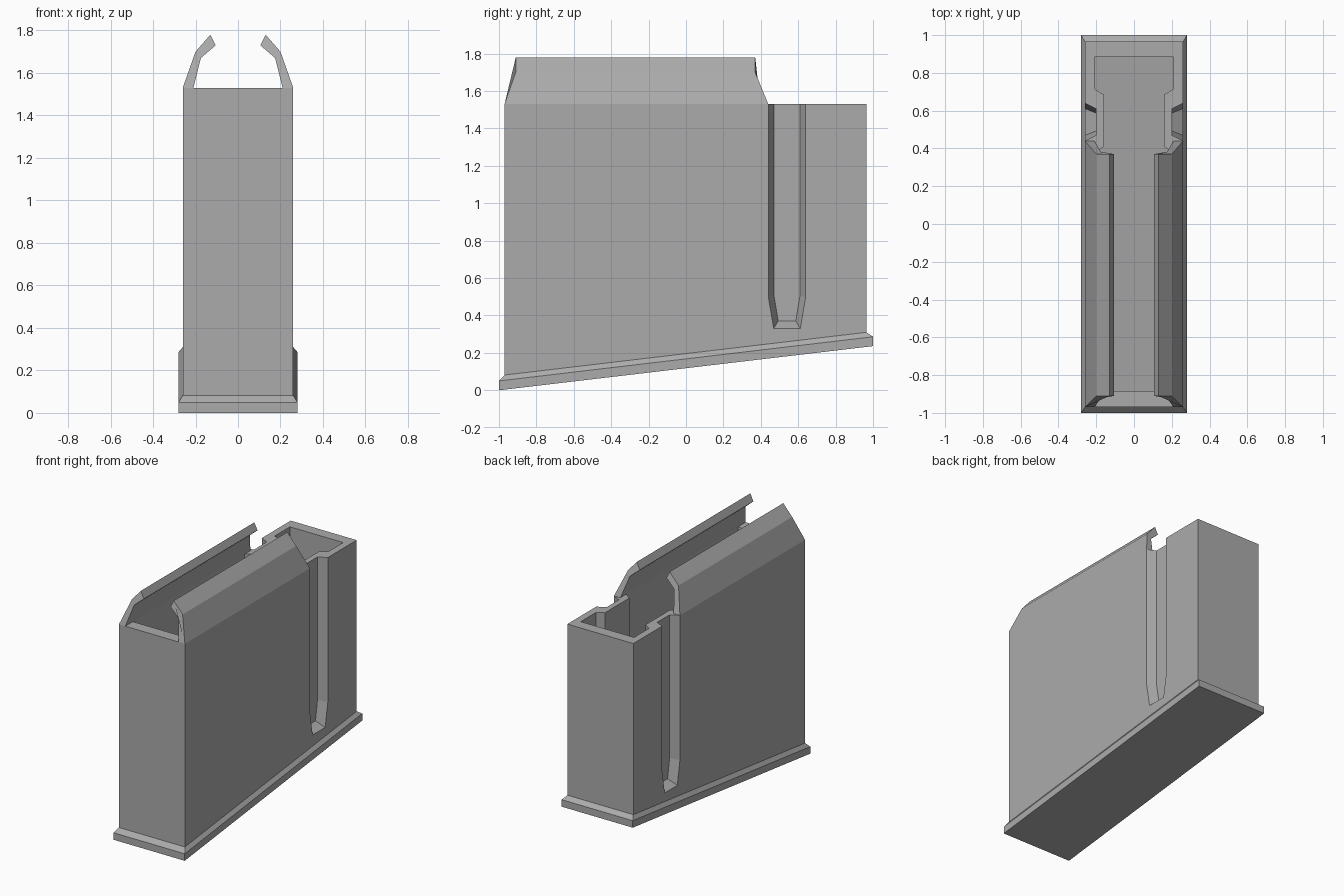
import bpy, bmesh

cube = bpy.data.objects.get("Cube")
if cube:
    bpy.data.objects.remove(cube, do_unlink=True)

metal = bpy.data.materials.new("grey_metal")
metal.use_nodes = True
grey = (0.41, 0.41, 0.41, 1)
metal.diffuse_color = grey
metal.node_tree.nodes["Principled BSDF"].inputs["Base Color"].default_value = grey


def loft(name, rings):
    """Closed solid through matching rings of points."""
    bm = bmesh.new()
    loops = [[bm.verts.new(p) for p in ring] for ring in rings]
    n = len(rings[0])
    for a, b in zip(loops, loops[1:]):
        for i in range(n):
            j = (i + 1) % n
            bm.faces.new((a[i], a[j], b[j], b[i]))
    bm.faces.new(loops[0][::-1])
    bm.faces.new(loops[-1])
    bmesh.ops.recalc_face_normals(bm, faces=bm.faces)
    mesh = bpy.data.meshes.new(name)
    bm.to_mesh(mesh)
    bm.free()
    mesh.materials.append(metal)
    obj = bpy.data.objects.new(name, mesh)
    bpy.context.collection.objects.link(obj)
    return obj


def side_ring(x, outline):
    return [(x, y, z) for y, z in outline]


def combine(target, tool, operation):
    """Apply a boolean and discard the tool."""
    mod = target.modifiers.new("shape", 'BOOLEAN')
    mod.operation = operation
    mod.solver = 'EXACT'
    mod.object = tool
    bpy.context.view_layer.objects.active = target
    bpy.ops.object.modifier_apply(modifier=mod.name)
    bpy.data.objects.remove(tool, do_unlink=True)


def slope(y, z0):
    """Height on the tilted base, z0 being the height at the front edge."""
    return z0 + 0.118 * (y + 1)


# Tilted base plate with a chamfered upper edge
def plate_ring(x, front, back, z0):
    return [(sx, y, slope(y, z0)) for sx, y in
            ((-x, front), (x, front), (x, back), (-x, back))]


loft("base_plate", [plate_ring(0.28, -1, 1, 0),
                    plate_ring(0.28, -1, 1, 0.05),
                    plate_ring(0.26, -0.97, 0.965, 0.078)])

# Hollow body
TOP = 1.53


def box_outline(front, back, z0, top):
    return [(front, slope(front, z0)), (back, slope(back, z0)), (back, top), (front, top)]


shell = box_outline(-0.97, 0.965, 0.04, TOP)
cavity = box_outline(-0.885, 0.885, -0.1, 1.7)
body = loft("body", [side_ring(x, shell) for x in (-0.26, 0.26)])
combine(body, loft("cavity_cutter", [side_ring(x, cavity) for x in (-0.21, 0.21)]), 'DIFFERENCE')


# Vertical side channels: a ridge inside and a groove outside
def channel(front, back, shoulder, foot, taper, top):
    return [(front, top), (front, shoulder), (front + taper, foot),
            (back - taper, foot), (back, shoulder), (back, top)]


for side in (-1, 1):
    ridge = loft("ridge", [
        side_ring(side * 0.235, channel(0.375, 0.715, 0.48, 0.26, 0.03, TOP)),
        side_ring(side * 0.21, channel(0.375, 0.715, 0.48, 0.26, 0.03, TOP)),
        side_ring(side * 0.16, channel(0.41, 0.685, 0.49, 0.30, 0.03, TOP))])
    combine(body, ridge, 'UNION')
    groove = loft("groove_cutter", [
        side_ring(side * 0.32, channel(0.41, 0.67, 0.49, 0.29, 0.035, 1.7)),
        side_ring(side * 0.20, channel(0.47, 0.61, 0.51, 0.37, 0.023, 1.7))])
    combine(body, groove, 'DIFFERENCE')

# Feed lips: bent plates with sloping ends
lip_section = [(0.26, TOP), (0.20, 1.70), (0.13, 1.78),
               (0.105, 1.73), (0.175, 1.67), (0.21, TOP)]


def lip_end(side, low, high):
    ring = []
    for x, z in lip_section:
        t = min(1, (z - TOP) / 0.17)
        ring.append((side * x, low + (high - low) * t, z))
    return ring


for side, label in ((1, "left"), (-1, "right")):
    loft(label + "_feed_lip", [lip_end(side, -0.97, -0.91), lip_end(side, 0.44, 0.37)])
